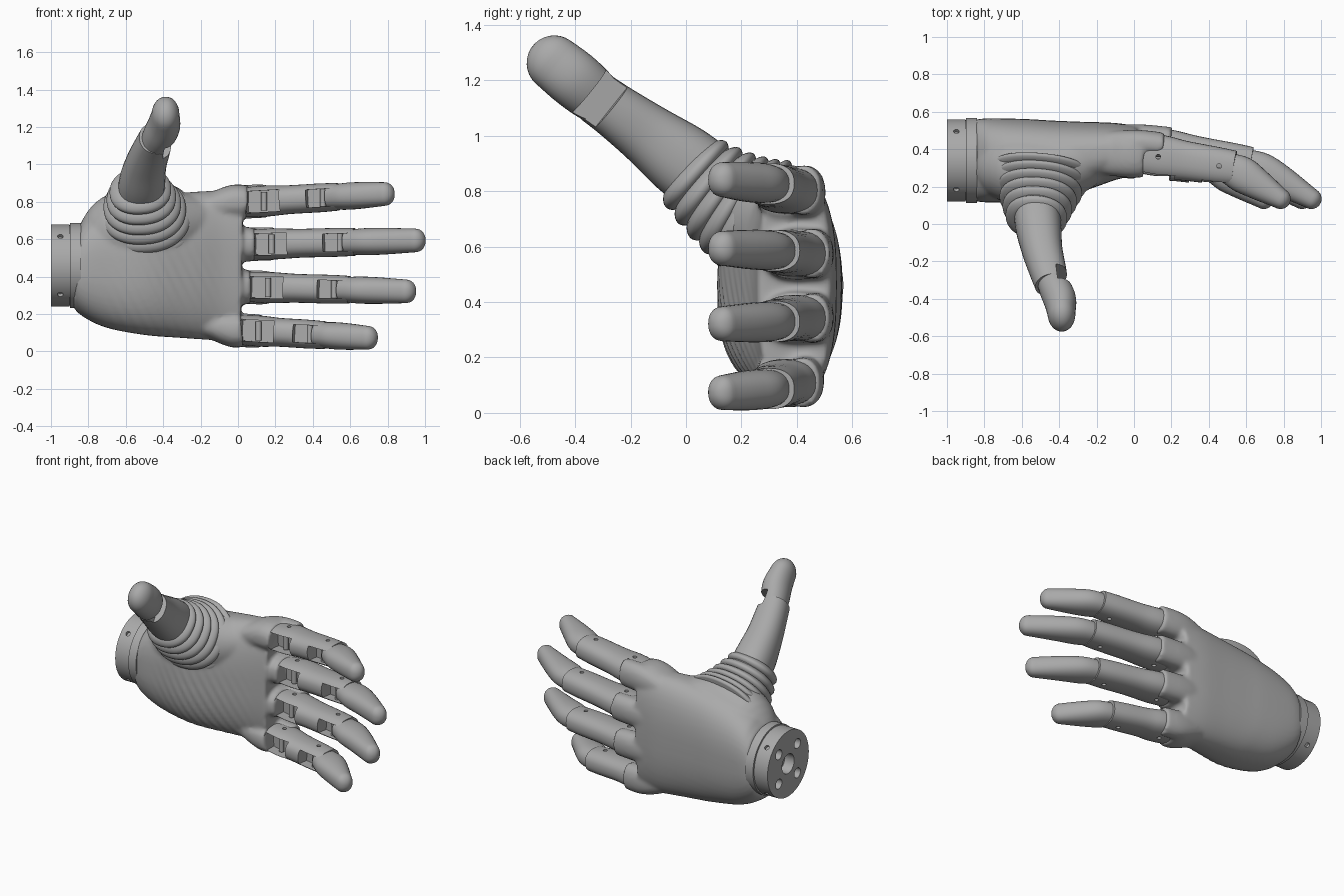
import bpy, bmesh, math
from mathutils import Vector

cube = bpy.data.objects.get("Cube")
if cube:
    bpy.data.objects.remove(cube, do_unlink=True)

grey = bpy.data.materials.new("satin_grey")
grey.use_nodes = True
grey.diffuse_color = (0.4, 0.4, 0.4, 1)
grey.node_tree.nodes["Principled BSDF"].inputs["Base Color"].default_value = (0.4, 0.4, 0.4, 1)


def finish(name, bm):
    bmesh.ops.recalc_face_normals(bm, faces=bm.faces)
    mesh = bpy.data.meshes.new(name)
    bm.to_mesh(mesh)
    bm.free()
    mesh.materials.append(grey)
    ob = bpy.data.objects.new(name, mesh)
    bpy.context.collection.objects.link(ob)
    return ob


def select(*obs):
    bpy.ops.object.select_all(action='DESELECT')
    for ob in obs:
        ob.select_set(True)
    bpy.context.view_layer.objects.active = obs[0]


def smooth(ob, angle=40):
    select(ob)
    bpy.ops.object.shade_smooth_by_angle(angle=math.radians(angle))
    return ob


def spline(rows, steps):
    """Catmull-Rom through rows of (x, y, z, half_a, half_b)."""
    out = []
    for i in range(len(rows) - 1):
        quad = [rows[max(i - 1, 0)], rows[i], rows[i + 1], rows[min(i + 2, len(rows) - 1)]]
        for s in range(steps):
            t = s / steps
            out.append([0.5 * (2 * b + (c - a) * t + (2 * a - 5 * b + 4 * c - d) * t * t
                               + (3 * b - a - 3 * c + d) * t ** 3) for a, b, c, d in zip(*quad)])
    return out + [list(rows[-1])]


def loft(name, rows, up=(0, 0, 1), power=2.0, steps=5, sides=32, rounded=False):
    """Tube of superellipse rings; half_a lies along up, half_b across it."""
    rows = spline(rows, steps) if steps > 1 else [list(r) for r in rows]
    if rounded:
        end, prev = rows[-1], rows[-2]
        t = (Vector(end[:3]) - Vector(prev[:3])).normalized()
        for k in range(1, 8):
            ang = k / 8 * math.pi / 2 + 0.06
            p = Vector(end[:3]) + t * end[4] * math.sin(ang)
            rows.append([*p, end[3] * math.cos(ang), end[4] * math.cos(ang)])
    bm = bmesh.new()
    rings = []
    for i, r in enumerate(rows):
        t = (Vector(rows[min(i + 1, len(rows) - 1)][:3]) - Vector(rows[max(i - 1, 0)][:3])).normalized()
        u = Vector(up)
        u = (u - t * u.dot(t)).normalized()
        v = t.cross(u)
        ring = []
        for k in range(sides):
            c, s = math.cos(k * math.tau / sides), math.sin(k * math.tau / sides)
            pc = math.copysign(abs(c) ** (2 / power), c)
            ps = math.copysign(abs(s) ** (2 / power), s)
            ring.append(bm.verts.new(Vector(r[:3]) + u * r[3] * pc + v * r[4] * ps))
        rings.append(ring)
    for a, b in zip(rings, rings[1:]):
        for k in range(sides):
            bm.faces.new((a[k], a[(k + 1) % sides], b[(k + 1) % sides], b[k]))
    bm.faces.new(rings[0])
    bm.faces.new(rings[-1])
    return finish(name, bm)


def box(name, center, size, direction):
    bm = bmesh.new()
    bmesh.ops.create_cube(bm, size=1)
    for v in bm.verts:
        v.co = Vector(a * b for a, b in zip(v.co, size))
    rot = Vector(direction).to_track_quat('X', 'Z').to_matrix()
    bmesh.ops.rotate(bm, verts=bm.verts, matrix=rot)
    bmesh.ops.translate(bm, verts=bm.verts, vec=center)
    return finish(name, bm)


def rod(name, a, b, radius, sides=24):
    axis = Vector(b) - Vector(a)
    up = (0, 0, 1) if abs(axis.z) < abs(axis.x) + abs(axis.y) else (1, 0, 0)
    return loft(name, [(*a, radius, radius), (*b, radius, radius)], up, steps=1, sides=sides)


def cut(ob, cutters):
    for c in cutters:
        c.hide_render = True
        m = ob.modifiers.new("cut", 'BOOLEAN')
        m.operation, m.solver, m.object = 'DIFFERENCE', 'EXACT', c
        select(ob)
        bpy.ops.object.modifier_apply(modifier=m.name)
        bpy.data.objects.remove(c, do_unlink=True)


# Wrist coupling with bolt holes and socket
CY, CZ = 0.34, 0.46
wrist = rod("wrist_coupling", (-1, CY, CZ), (-0.9, CY, CZ), 0.22, 64)
holes = [rod("socket", (-1.1, CY, CZ), (-0.93, CY, CZ), 0.065)]
for k in range(4):
    ang = math.pi / 4 + k * math.pi / 2
    dy, dz = math.cos(ang), math.sin(ang)
    holes.append(rod("bolt", (-1.1, CY + dy * 0.14, CZ + dz * 0.14), (-0.95, CY + dy * 0.14, CZ + dz * 0.14), 0.033))
    holes.append(rod("screw", (-0.95, CY + dy * 0.2, CZ + dz * 0.2), (-0.95, CY + dy * 0.3, CZ + dz * 0.3), 0.015))
cut(wrist, holes)
smooth(wrist)
smooth(rod("wrist_groove", (-0.91, CY, CZ), (-0.82, CY, CZ), 0.215, 64))
smooth(rod("wrist_collar", (-0.897, CY, CZ), (-0.84, CY, CZ), 0.228, 64))

# Fingers: root z, tip z, root x, joint x, tip x, root y, joint y, half width
FINGERS = {
    "index": (0.797, 0.845, 0.03, 0.52, 0.835, 0.375, 0.30, 0.083),
    "middle": (0.572, 0.595, 0.07, 0.61, 1.0, 0.405, 0.32, 0.083),
    "ring": (0.345, 0.32, 0.05, 0.58, 0.95, 0.405, 0.32, 0.083),
    "little": (0.116, 0.07, 0.0, 0.45, 0.745, 0.37, 0.30, 0.083),
}

# Palm body, thumb mound and knuckle roots, fused into one skin
palm = loft("palm", [
    (-0.86, 0.34, 0.46, 0.222, 0.215), (-0.8, 0.34, 0.455, 0.278, 0.224),
    (-0.68, 0.34, 0.452, 0.332, 0.224), (-0.5, 0.338, 0.457, 0.37, 0.22),
    (-0.3, 0.362, 0.46, 0.388, 0.188), (-0.12, 0.388, 0.46, 0.4, 0.155),
    (0.02, 0.392, 0.458, 0.405, 0.132)], power=2.6, sides=64)
parts = [loft("thumb_mound", [
    (-0.82, 0.34, 0.58, 0.08, 0.1), (-0.68, 0.3, 0.63, 0.2, 0.18),
    (-0.47, 0.29, 0.66, 0.23, 0.19), (-0.28, 0.34, 0.69, 0.17, 0.16),
    (-0.1, 0.38, 0.73, 0.08, 0.08)])]
for z0, z1, x0, xj, xt, y0, yj, w in FINGERS.values():
    zi = z0 + (CZ - z0) * 0.18
    parts.append(loft("root", [(-0.4, y0 - 0.02, zi, w * 0.4, 0.06), (-0.18, y0, (z0 + zi) / 2, w * 0.8, 0.11),
                               (-0.03, y0, z0, w + 0.01, 0.127),
                               (x0 + 0.02, y0, z0, w + 0.007, 0.126)], power=2.4))
    parts.append(loft("knuckle", [(-0.4, y0 + 0.02, zi, w * 0.4, 0.04), (-0.18, y0 + 0.05, (z0 + zi) / 2, w * 0.7, 0.06),
                                  (0, y0 + 0.06, z0, w + 0.006, 0.069),
                                  (x0 + 0.13, y0 + 0.046, z0 + (z1 - z0) * 0.15, w + 0.006, 0.067)], power=2.2))
select(palm, *parts)
bpy.ops.object.join()
for kind in ('REMESH', 'SMOOTH'):
    m = palm.modifiers.new("skin", kind)
    if kind == 'REMESH':
        m.mode, m.voxel_size = 'VOXEL', 0.012
    else:
        m.factor, m.iterations = 0.5, 8
    select(palm)
    bpy.ops.object.modifier_apply(modifier=m.name)
# Fine skin creases across the palm
for v in palm.data.vertices:
    if v.normal.y < -0.4 and -0.75 < v.co.x < -0.05 and v.co.z < 0.6:
        fade = math.sin(math.pi * (v.co.x + 0.75) / 0.7) * min(1, (0.6 - v.co.z) * 5)
        v.co.y += 0.0018 * fade * math.sin(110 * (v.co.x + 0.5 * v.co.z))
smooth(palm, 60)

# Finger links with open joints on the palm side
for name, (z0, z1, x0, xj, xt, y0, yj, w) in FINGERS.items():
    def at(x):
        f = (x - x0) / (xj - x0)
        return Vector((x, y0 + (yj - y0) * f, z0 + (z1 - z0) * (x - x0) / (xt - x0)))

    link = loft(name + "_proximal", [
        (*at(x0 - 0.02), w - 0.004, 0.115), (*at(x0 + 0.12), w, 0.118),
        (*at((x0 + xj) / 2), w - 0.006, 0.106), (*at(xj - 0.08), w - 0.006, 0.1),
        (*at(xj + 0.015), w - 0.009, 0.094)], power=2.4)
    cutters = []
    for start, length, width in ((x0 + 0.01, 0.18, 0.115), (xj - 0.16, 0.19, 0.095)):
        c = at(start + length / 2)
        cutters.append(box("pocket", c + Vector((0, -0.105, 0)), (length, 0.25, width), at(xj) - at(x0)))
        cutters.append(rod("pin_hole", c - Vector((0, 0, 0.2)), c + Vector((0, 0, 0.2)), 0.013, 16))
    cut(link, cutters)
    smooth(link)
    # Drive links inside the pockets
    for k, (start, length, gap) in enumerate(((x0, 0.2, 0.022), (xj - 0.17, 0.19, 0.02))):
        a, b = at(start), at(start + length)
        for side in (-1, 1):
            box(f"{name}_drive_{k}_{side}", (a + b) / 2 + Vector((0, -0.015, side * gap)),
                (length, 0.014, 0.08), b - a + Vector((0, 0, side * 0.02)))
        c = at(start + length * 0.55) + Vector((0, -0.045, 0))
        smooth(rod(f"{name}_pin_{k}", c - Vector((0, 0, 0.05)), c + Vector((0, 0, 0.05)), 0.016, 16))
    # Curved fingertip
    def tip_z(x):
        return z0 + (z1 - z0) * (x - x0) / (xt - x0)

    run = xt - xj
    xs = (xj + run * 0.18, xj + run * 0.45, xt - 0.052)
    smooth(loft(name + "_tip", [
        (*at(xj - 0.025), w - 0.018, 0.08), (xs[0], yj - 0.035, tip_z(xs[0]), w - 0.011, 0.096),
        (xs[1], yj - 0.088, tip_z(xs[1]), w - 0.012, 0.083),
        (xs[2], 0.135, tip_z(xs[2]), w - 0.02, 0.055)], power=2.25, rounded=True))

# Pleated sleeve spreading from the thumb base into the palm
pleats = []
for i in range(73):
    t = i / 72
    ridge = (0.028 - 0.012 * t) * abs(math.sin(t * 6 * math.pi)) ** 0.7
    pleats.append((-0.525 + 0.03 * t, 0.01 + 0.28 * t, 0.885 - 0.27 * t + 0.075 * t * t,
                   0.125 + 0.14 * t + ridge, 0.125 + 0.1 * t + ridge))
smooth(loft("thumb_sleeve", pleats, up=(1, 0, 0), power=2.2, steps=1, sides=56), 70)

# Thumb with a hinge notch on the pad side
AXIS = Vector((0.1, -0.76, 0.62)).normalized()
thumb = loft("thumb_proximal", [
    (-0.52, 0.08, 0.84, 0.125, 0.135), (-0.51, -0.02, 0.915, 0.122, 0.133),
    (-0.49, -0.14, 1.005, 0.108, 0.113), (-0.46, -0.25, 1.085, 0.098, 0.1),
    (-0.44, -0.32, 1.135, 0.09, 0.096)], up=(1, 0, 0), power=2.3)
thumb_tip = loft("thumb_tip", [
    (-0.45, -0.29, 1.11, 0.075, 0.088), (-0.42, -0.35, 1.16, 0.085, 0.1),
    (-0.395, -0.41, 1.21, 0.086, 0.104), (-0.388, -0.475, 1.262, 0.075, 0.1)],
    up=(1, 0, 0), power=2.1, rounded=True)
for ob in (thumb, thumb_tip):
    cut(ob, [box("notch", (-0.335, -0.31, 1.12), (0.1, 0.14, 0.3), AXIS)])
    smooth(ob)
